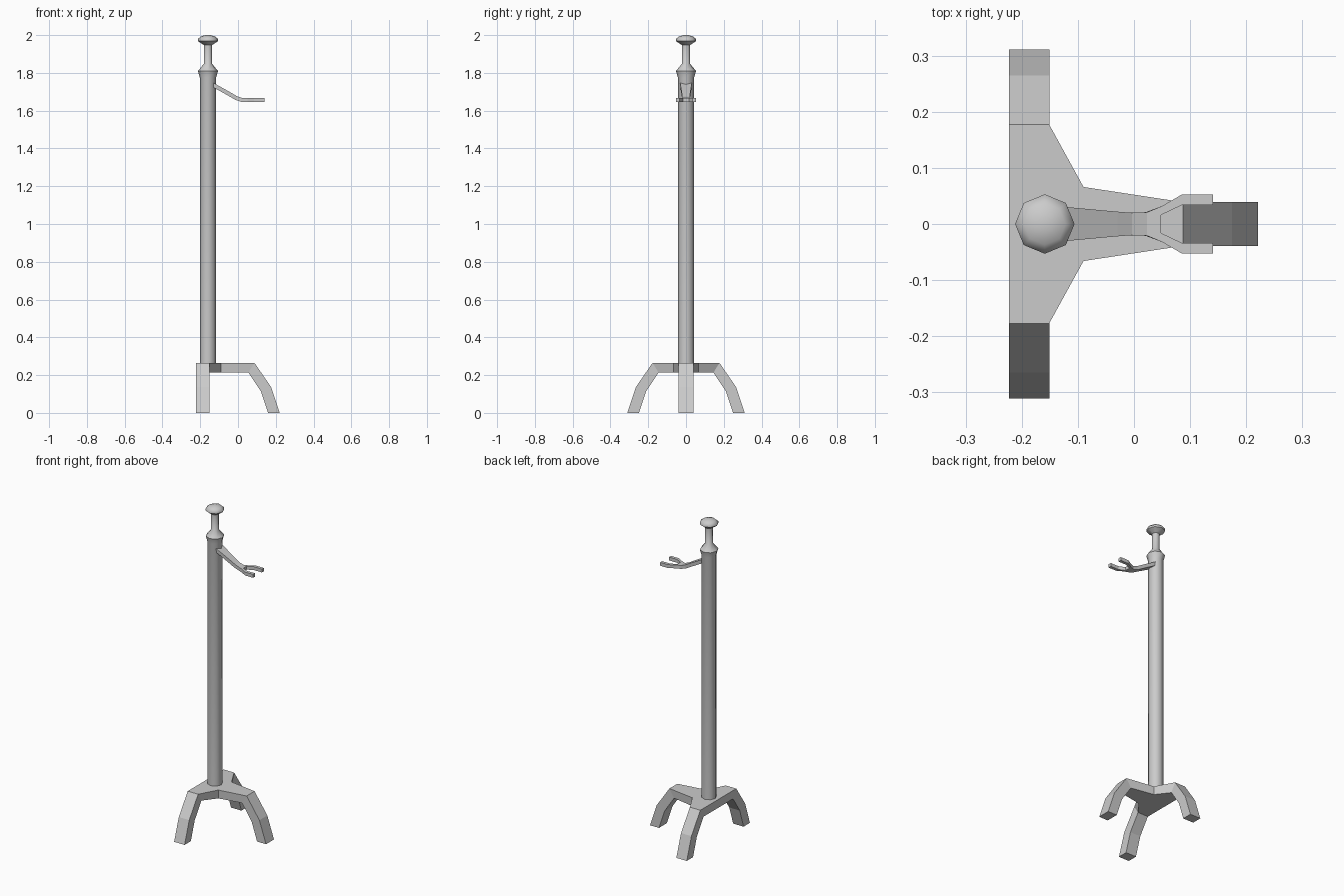
import bpy, bmesh, math

if "Cube" in bpy.data.objects:
    bpy.data.objects.remove(bpy.data.objects["Cube"])


def make_object(name, bm, smooth=None):
    bmesh.ops.recalc_face_normals(bm, faces=bm.faces)
    mesh = bpy.data.meshes.new(name)
    bm.to_mesh(mesh)
    bm.free()
    ob = bpy.data.objects.new(name, mesh)
    bpy.context.collection.objects.link(ob)
    if smooth is not None:
        bpy.ops.object.select_all(action='DESELECT')
        ob.select_set(True)
        bpy.context.view_layer.objects.active = ob
        bpy.ops.object.shade_smooth_by_angle(angle=math.radians(smooth))
    return ob


def lathe(name, profile, x, sides=8, smooth=None):
    bm = bmesh.new()
    rings = []
    for r, z in profile:
        rings.append([bm.verts.new((x + r * math.cos(2 * math.pi * i / sides),
                                    r * math.sin(2 * math.pi * i / sides), z))
                      for i in range(sides)])
    for a, b in zip(rings, rings[1:]):
        for i in range(sides):
            j = (i + 1) % sides
            bm.faces.new((a[i], a[j], b[j], b[i]))
    bm.faces.new(rings[0])
    bm.faces.new(rings[-1])
    return make_object(name, bm, smooth)


# Pole with flared collar, thin neck and mushroom knob
lathe("pole", [(0.043, 0.24), (0.043, 1.775), (0.053, 1.81), (0.022, 1.848),
               (0.022, 1.947), (0.053, 1.968), (0.053, 1.98), (0.037, 1.993), (0.014, 2.0)],
      -0.159, 8, 50)

# Tripod base: one central plate, legs lofted from its ends
TOP, BOT = 0.265, 0.213
bm = bmesh.new()


def ring(points, z):
    return [bm.verts.new((x, y, z)) for x, y in points]


def mirrored(half):
    return half + [(x, -y) for x, y in reversed(half)]


top = ring(mirrored([(-0.223, 0.177), (-0.151, 0.177), (-0.09, 0.066), (0.087, 0.039)]), TOP)
bot = ring(mirrored([(-0.223, 0.145), (-0.151, 0.145), (-0.09, 0.066), (0.055, 0.039)]), BOT)
bm.faces.new(top)
bm.faces.new(bot)
for i in (1, 2, 4, 5, 7):
    j = (i + 1) % 8
    bm.faces.new((top[i], top[j], bot[j], bot[i]))


def leg(i, j, direction):
    # section corners: outer pair then inner pair, swept down to the floor
    prev = [top[i], top[j], bot[j], bot[i]]
    dx, dy = direction
    for out, zo, inn, zi in ((0.088, 0.137, 0.066, 0.115), (0.134, 0, 0.104, 0)):
        sect = []
        for src, d, z in ((top[i], out, zo), (top[j], out, zo),
                          (bot[j], inn, zi), (bot[i], inn, zi)):
            sect.append(bm.verts.new((src.co.x + dx * d, src.co.y + dy * d, z)))
        base = prev
        for k in range(4):
            m = (k + 1) % 4
            bm.faces.new((base[k], base[m], sect[m], sect[k]))
        prev = sect
    bm.faces.new(prev)


leg(0, 1, (0, 1))
leg(6, 7, (0, -1))
leg(3, 4, (1, 0))
make_object("tripod_base", bm)

# Forked hook: sheet following the drooping stem, thickened
bm = bmesh.new()
stem = [(-0.135, 1.738, 0.031), (-0.035, 1.682, 0.022), (-0.008, 1.666, 0.020), (0.022, 1.656, 0.021)]
HZ = 1.656
pairs = [[bm.verts.new((x, s * w, z)) for s in (-1, 1)] for x, z, w in stem]
for a, b in zip(pairs, pairs[1:]):
    bm.faces.new((a[0], b[0], b[1], a[1]))
crotch = {}
for s in (-1, 1):
    prongs = [[bm.verts.new((x, s * y, HZ)) for x, y in sec] for sec in
              (((0.048, 0.016), (0.050, 0.032)),
               ((0.086, 0.034), (0.086, 0.053)),
               ((0.141, 0.034), (0.141, 0.053)))]
    for a, b in zip(prongs, prongs[1:]):
        bm.faces.new((a[0], b[0], b[1], a[1]))
    crotch[s] = prongs[0]
bm.faces.new((pairs[-1][0], crotch[-1][1], crotch[-1][0],
              crotch[1][0], crotch[1][1], pairs[-1][1]))
hook = make_object("forked_hook", bm)
mod = hook.modifiers.new("thickness", 'SOLIDIFY')
mod.thickness = 0.021
mod.offset = 0
